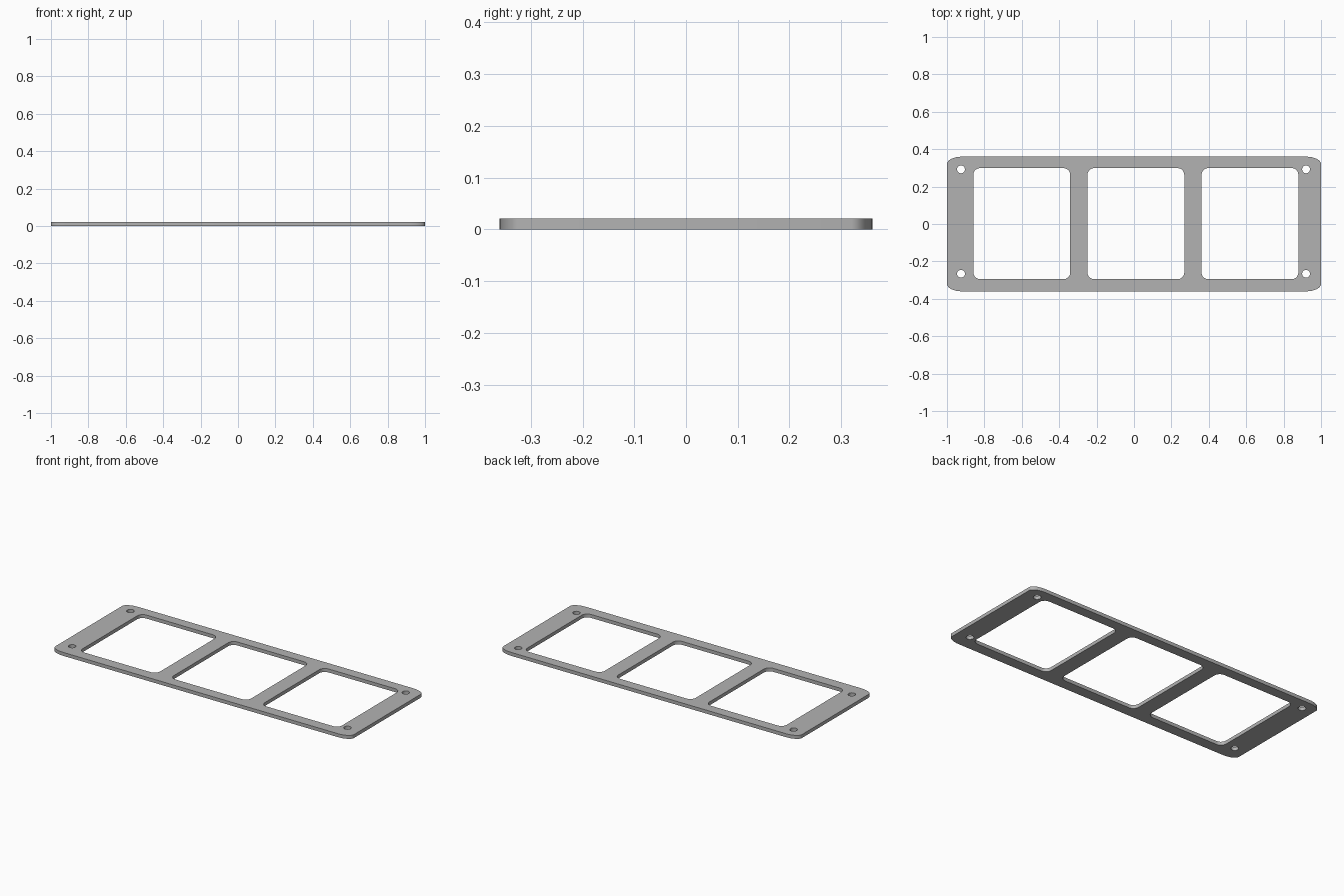
import bpy
import bmesh
from math import sin, cos, pi, radians

THICK = 0.021

cube = bpy.data.objects.get("Cube")
if cube:
    bpy.data.objects.remove(cube, do_unlink=True)

grey = bpy.data.materials.new("plain grey")
grey.use_nodes = True
grey.diffuse_color = (0.45, 0.45, 0.45, 1)
grey.node_tree.nodes["Principled BSDF"].inputs["Base Color"].default_value = grey.diffuse_color


def rounded(cx, cy, hx, hy, rx, ry, steps):
    """Outline of a rectangle with elliptical corners; a circle when h equals r."""
    points = []
    for quarter, (sx, sy) in enumerate([(1, 1), (-1, 1), (-1, -1), (1, -1)]):
        for i in range(steps + 1):
            a = (quarter + i / steps) * pi / 2
            p = (cx + sx * (hx - rx) + rx * cos(a), cy + sy * (hy - ry) + ry * sin(a))
            if not points or abs(p[0] - points[-1][0]) + abs(p[1] - points[-1][1]) > 1e-5:
                points.append(p)
    if hx == rx:
        points.pop()
    return points


# Plate outline, three windows and four screw holes
outlines = [rounded(0, 0, 1, 0.36, 0.08, 0.04, 8)]
for i in (-1, 0, 1):
    outlines.append(rounded(0.01 + i * 0.61, 0.002, 0.259, 0.297, 0.036, 0.036, 5))
for x in (-0.925, 0.92):
    for y in (-0.266, 0.292):
        outlines.append(rounded(x, y, 0.021, 0.021, 0.021, 0.021, 5))

# Filled flat curve, extruded into the plate
curve = bpy.data.curves.new("frame_plate", "CURVE")
curve.dimensions = "2D"
curve.fill_mode = "BOTH"
curve.extrude = THICK / 2
for outline in outlines:
    spline = curve.splines.new("POLY")
    spline.points.add(len(outline) - 1)
    spline.use_cyclic_u = True
    for point, (x, y) in zip(spline.points, outline):
        point.co = (x, y, 0, 1)
plate = bpy.data.objects.new("frame_plate", curve)
bpy.context.collection.objects.link(plate)
bpy.ops.object.select_all(action="DESELECT")
plate.select_set(True)
bpy.context.view_layer.objects.active = plate
bpy.ops.object.convert(target="MESH")

# Weld caps to walls and rest the plate on the ground
mesh = plate.data
bm = bmesh.new()
bm.from_mesh(mesh)
bmesh.ops.remove_doubles(bm, verts=bm.verts, dist=1e-5)
bmesh.ops.translate(bm, verts=bm.verts, vec=(0, 0, THICK / 2))
bmesh.ops.recalc_face_normals(bm, faces=bm.faces)
bm.to_mesh(mesh)
bm.free()
mesh.materials.clear()
mesh.materials.append(grey)
bpy.ops.object.shade_smooth_by_angle(angle=radians(30))
